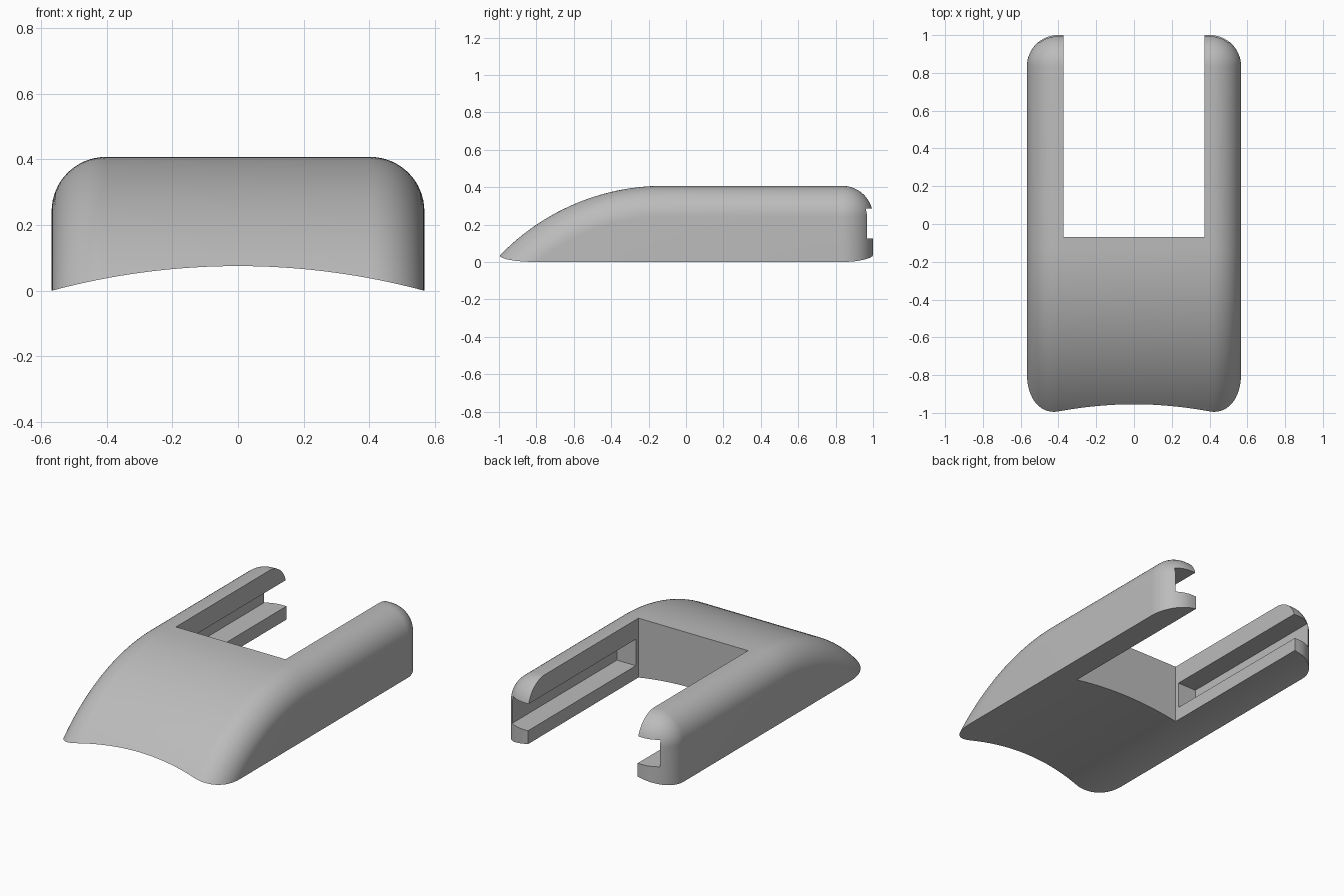
import bpy, bmesh, math

if "Cube" in bpy.data.objects:
    bpy.data.objects.remove(bpy.data.objects["Cube"])

HALF_W, TOP, R = 0.567, 0.407, 0.165      # half width, height, edge rounding
NOSE_Y, NOSE_R = -0.12, 1.215             # start and radius of the sloping nose
FLOOR = -0.45                             # depth before the underside is cut

grey = bpy.data.materials.new("grey")
grey.diffuse_color = (0.5, 0.5, 0.5, 1)
grey.use_nodes = True
grey.node_tree.nodes["Principled BSDF"].inputs["Base Color"].default_value = grey.diffuse_color


def core_profile():
    """Side profile shrunk by R, as (y, z, normal_y, normal_z)."""
    back = 1 - R
    pts = [(back, FLOOR, 1, 0)]
    for i in range(17):                   # rounded back edge
        a = math.pi / 2 * i / 16
        pts.append((back, TOP - R, math.cos(a), math.sin(a)))
    cz, rad = TOP - NOSE_R, NOSE_R - R
    for i in range(41):                   # sloping nose
        a = math.radians(70) * i / 40
        s, c = math.sin(a), math.cos(a)
        pts.append((NOSE_Y - rad * s, cz + rad * c, -s, c))
    pts.append((pts[-1][0], FLOOR - 0.1, -math.sin(math.radians(70)), 0))
    return pts


def make_object(name, bm):
    bmesh.ops.remove_doubles(bm, verts=bm.verts, dist=1e-5)
    bmesh.ops.recalc_face_normals(bm, faces=bm.faces)
    mesh = bpy.data.meshes.new(name)
    bm.to_mesh(mesh)
    bm.free()
    ob = bpy.data.objects.new(name, mesh)
    bpy.context.collection.objects.link(ob)
    mesh.materials.append(grey)
    return ob


def box(name, x0, x1, y0, y1, z0, z1):
    bm = bmesh.new()
    bmesh.ops.create_cube(bm, size=1)
    for v in bm.verts:
        v.co = ((x0 + x1) / 2 + v.co.x * (x1 - x0),
                (y0 + y1) / 2 + v.co.y * (y1 - y0),
                (z0 + z1) / 2 + v.co.z * (z1 - z0))
    return make_object(name, bm)


# Body: rounded profile lofted across the width
bm = bmesh.new()
profile = core_profile()
rings = []
for side in (-1, 1):
    for i in range(17):
        t = math.pi / 2 * (i / 16 if side > 0 else 1 - i / 16)
        x, off = side * (HALF_W - R + R * math.sin(t)), R * math.cos(t)
        rings.append([bm.verts.new((x, y + ny * off, z + nz * off))
                      for y, z, ny, nz in profile])
n = len(profile)
for a, b in zip(rings, rings[1:]):
    for i in range(n):
        j = (i + 1) % n
        bm.faces.new((a[i], a[j], b[j], b[i]))
bm.faces.new(rings[0])
bm.faces.new(rings[-1])
body = make_object("body", bm)

# Underside cutter: wide cylinder along the length
ARCH = 0.075
rad = (HALF_W ** 2 + ARCH ** 2) / (2 * ARCH)
bm = bmesh.new()
arc = [(-0.8, -1.5)]
for i in range(49):
    x = -0.8 + 1.6 * i / 48
    arc.append((x, ARCH - rad + math.sqrt(rad ** 2 - x ** 2)))
arc.append((0.8, -1.5))
ends = [[bm.verts.new((x, y, z)) for x, z in arc] for y in (-2, 2)]
for i in range(len(arc)):
    j = (i + 1) % len(arc)
    bm.faces.new((ends[0][i], ends[0][j], ends[1][j], ends[1][i]))
bm.faces.new(ends[0])
bm.faces.new(ends[1])
cutters = [make_object("underside_cutter", bm)]

# Open slot and the two side grooves
cutters.append(box("slot_cutter", -0.372, 0.372, -0.07, 1.5, -1, 1))
for name, s in (("left", -1), ("right", 1)):
    x0, x1 = sorted((s * 0.3, s * 0.5))
    cutters.append(box(name + "_groove_cutter", x0, x1, -0.045, 1.5, 0.125, 0.287))

bpy.context.view_layer.objects.active = body
body.select_set(True)
for cutter in cutters:
    mod = body.modifiers.new("cut", 'BOOLEAN')
    mod.operation, mod.solver, mod.object = 'DIFFERENCE', 'EXACT', cutter
    bpy.ops.object.modifier_apply(modifier=mod.name)
    bpy.data.objects.remove(cutter)
bpy.ops.object.shade_smooth_by_angle(angle=math.radians(30))
